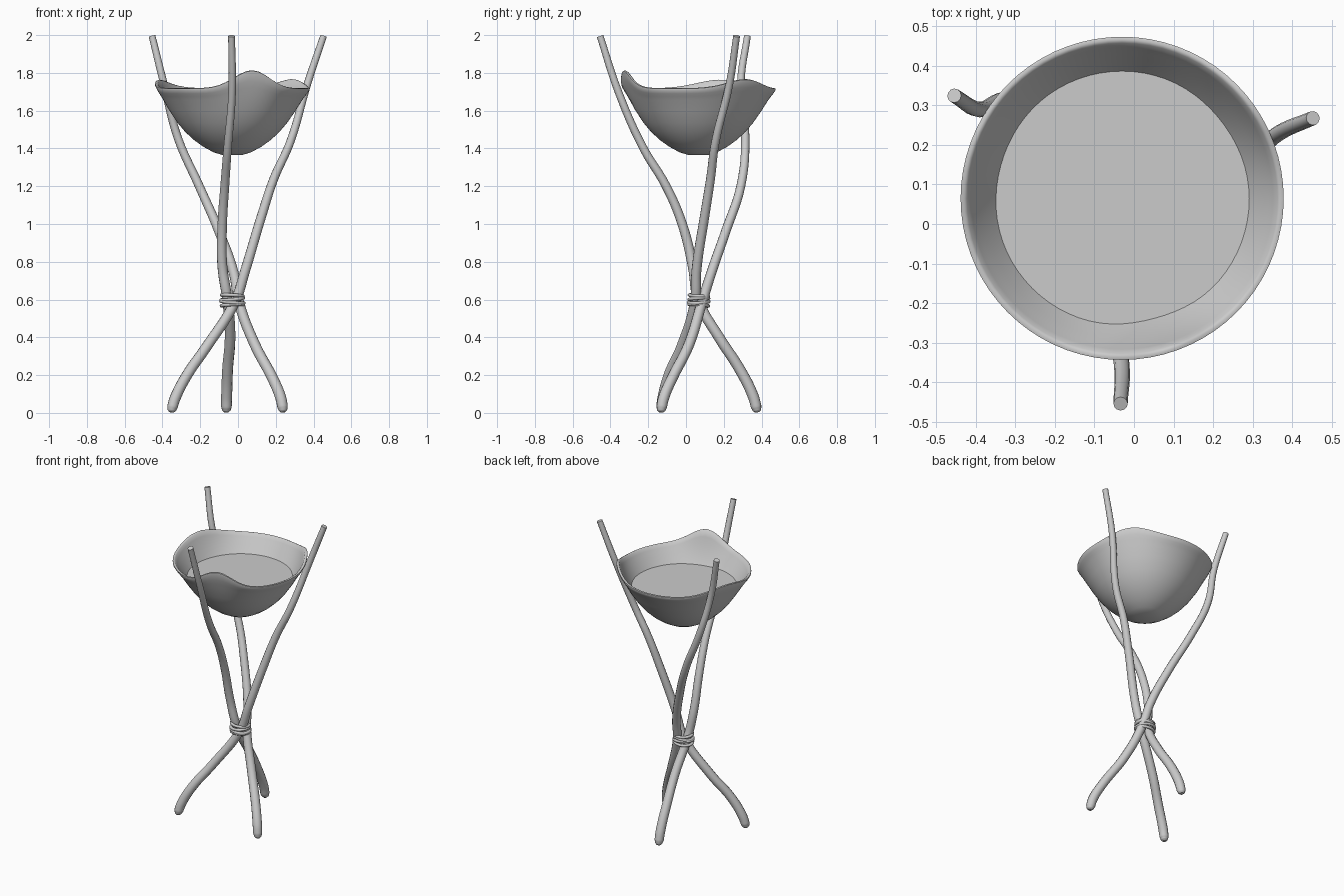
import bpy, bmesh, math

if "Cube" in bpy.data.objects:
    bpy.data.objects.remove(bpy.data.objects["Cube"])

CX, CY = -0.03, 0.065   # vertical axis of bowl and binding


def to_mesh(obj, angle=50):
    bpy.ops.object.select_all(action='DESELECT')
    obj.select_set(True)
    bpy.context.view_layer.objects.active = obj
    if obj.type == 'CURVE':
        bpy.ops.object.convert(target='MESH')
    bpy.ops.object.shade_smooth_by_angle(angle=math.radians(angle))


def tube(name, pts, radius, radii=None, cyclic=False, res=6):
    cu = bpy.data.curves.new(name, 'CURVE')
    cu.dimensions = '3D'
    cu.bevel_depth = radius
    cu.bevel_resolution = 4
    cu.resolution_u = res
    cu.use_fill_caps = not cyclic
    sp = cu.splines.new('BEZIER')
    sp.bezier_points.add(len(pts) - 1)
    sp.use_cyclic_u = cyclic
    for i, (bp, p) in enumerate(zip(sp.bezier_points, pts)):
        bp.co = p
        bp.handle_left_type = bp.handle_right_type = 'AUTO'
        bp.radius = radii[i] if radii else 1.0
    ob = bpy.data.objects.new(name, cu)
    bpy.context.collection.objects.link(ob)
    to_mesh(ob)


# Three crossing wooden poles, listed from top to foot
poles = {
    "front_pole": [(-.034, -.455, 1.995), (-.031, -.358, 1.7), (-.055, -.225, 1.4),
                   (-.07, -.105, 1.2), (-.083, -.02, 1.0), (-.083, .035, .78),
                   (-.055, .068, .59), (-.042, .175, .4), (-.055, .285, .23),
                   (-.06, .355, .09)],
    "right_pole": [(.453, .268, 1.995), (.367, .23, 1.74), (.275, .155, 1.43),
                   (.19, .13, 1.24), (.127, .1, 1.05), (.037, .055, .75),
                   (-.015, .048, .59), (-.17, -.025, .345), (-.27, -.09, .2),
                   (-.332, -.122, .08)],
    "left_pole": [(-.455, .325, 1.995), (-.392, .29, 1.74), (-.32, .314, 1.46),
                  (-.205, .29, 1.2), (-.1, .21, .96), (-.02, .13, .73),
                  (.005, .085, .585), (.09, .015, .36), (.185, -.075, .18),
                  (.226, -.118, .08)],
}
for name, pts in poles.items():
    n = len(pts)
    radii = [.018 + .011 * i / (n - 1) + .002 * math.sin(math.pi * i / (n - 1))
             for i in range(n)]
    # rounded foot
    x, y, z = pts[-1]
    dx, dy = (x - pts[-2][0]) * .4, (y - pts[-2][1]) * .4
    foot = [(x + dx * .6, y + dy * .6, .032), (x + dx * .75, y + dy * .75, .013),
            (x + dx * .8, y + dy * .8, .003)]
    tube(name, pts + foot, 1.0, radii + [.028, .022, .012])

# Cord wound round the crossing
for i, (z, tx, ty, r) in enumerate([(.57, .003, -.004, .058), (.587, -.005, .003, .061),
                                    (.603, .005, .003, .059), (.621, -.003, -.003, .057)]):
    pts = []
    for k in range(12):
        a = math.tau * k / 12
        c, s = math.cos(a), math.sin(a)
        pts.append((CX + r * c, CY + 0.003 + r * s * .88, z + tx * c + ty * s))
    tube(f"cord_loop_{i + 1}", pts, .009, cyclic=True, res=4)


# Bowl with a wavy rim: height lift by angle, in degrees
def lift(a):
    total = 0
    for centre, height, width in [(-75, .095, 19), (38, .048, 22), (163, .045, 25)]:
        d = (a - centre + 180) % 360 - 180
        total += height * math.exp(-(d / width) ** 2)
    return total


outer = [(.055, 1.366), (.10, 1.38), (.155, 1.41), (.205, 1.446), (.25, 1.488),
         (.29, 1.535), (.335, 1.6), (.37, 1.655), (.385, 1.675), (.397, 1.69), (.409, 1.708)]
lip = [(.409, 1.716), (.401, 1.719), (.393, 1.714)]
inner = [(.382, 1.697), (.37, 1.68), (.353, 1.655), (.322, 1.61), (.275, 1.545),
         (.185, 1.455), (.06, 1.388)]
SEG = 72
bm = bmesh.new()
rings = []
for r, z in outer + lip + inner:
    w = min(1, max(0, (z - 1.37) / .34)) ** 6
    ring = []
    for k in range(SEG):
        a = math.tau * k / SEG
        ring.append(bm.verts.new((CX + r * math.cos(a), CY + r * math.sin(a),
                                  z + w * lift(math.degrees(a)))))
    rings.append(ring)
for r0, r1 in zip(rings, rings[1:]):
    for k in range(SEG):
        bm.faces.new((r0[k], r0[(k + 1) % SEG], r1[(k + 1) % SEG], r1[k]))
bm.faces.new(rings[0][::-1])
bm.faces.new(rings[-1])
bmesh.ops.recalc_face_normals(bm, faces=bm.faces)
me = bpy.data.meshes.new("bowl")
bm.to_mesh(me)
bm.free()
bowl = bpy.data.objects.new("bowl", me)
bpy.context.collection.objects.link(bowl)
to_mesh(bowl, 60)

# Flat liquid surface inside the bowl
bpy.ops.mesh.primitive_circle_add(vertices=SEG, radius=.324, fill_type='NGON',
                                  location=(CX, CY, 1.61))
bpy.context.object.name = "liquid_surface"
